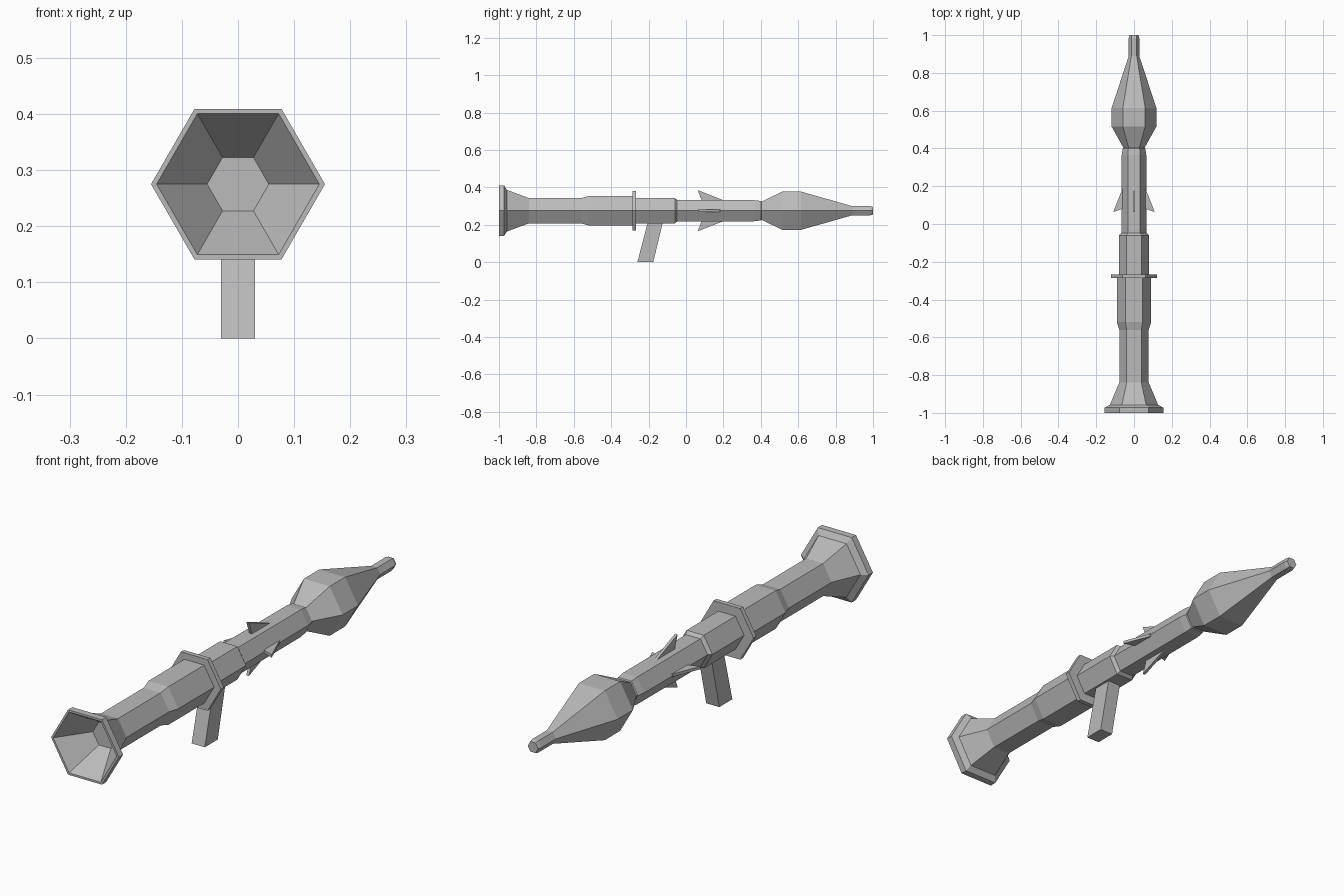
import bpy, bmesh, math
from mathutils import Vector, Matrix

if "Cube" in bpy.data.objects:
    bpy.data.objects.remove(bpy.data.objects["Cube"])

AXIS_Z = 0.275   # height of the barrel axis
SIDES = 6

grey = bpy.data.materials.new("plain_grey")
grey.use_nodes = True
colour = (0.5, 0.5, 0.5, 1)
grey.diffuse_color = colour
grey.node_tree.nodes["Principled BSDF"].inputs["Base Color"].default_value = colour


def finish(name, bm):
    bmesh.ops.recalc_face_normals(bm, faces=bm.faces)
    mesh = bpy.data.meshes.new(name)
    bm.to_mesh(mesh)
    bm.free()
    mesh.materials.append(grey)
    obj = bpy.data.objects.new(name, mesh)
    bpy.context.scene.collection.objects.link(obj)
    return obj


def hex_tube(name, profile):
    """Loft six-sided rings along y from (y, radius) pairs, capping both ends."""
    bm = bmesh.new()
    rings = []
    for y, r in profile:
        angles = [2 * math.pi * i / SIDES for i in range(SIDES)]
        rings.append([bm.verts.new((r * math.cos(a), y, AXIS_Z + r * math.sin(a)))
                      for a in angles])
    for a, b in zip(rings, rings[1:]):
        for i in range(SIDES):
            j = (i + 1) % SIDES
            bm.faces.new((a[i], a[j], b[j], b[i]))
    bm.faces.new(rings[0])
    bm.faces.new(rings[-1])
    return finish(name, bm)


def plate(name, outline, thickness, matrix=Matrix()):
    """Extrude a (y, z) outline along x, centred on x = 0."""
    bm = bmesh.new()
    face = bm.faces.new([bm.verts.new((-thickness / 2, y, z)) for y, z in outline])
    new = bmesh.ops.extrude_face_region(bm, geom=[face])["geom"]
    verts = [v for v in new if isinstance(v, bmesh.types.BMVert)]
    bmesh.ops.translate(bm, verts=verts, vec=Vector((thickness, 0, 0)))
    bmesh.ops.transform(bm, matrix=matrix, verts=bm.verts)
    return finish(name, bm)


# Launch tube: bore floor, flared mouth, rim, then the stepped barrel
hex_tube("launch_tube", [
    (-0.87, 0.055), (-1.0, 0.145), (-1.0, 0.155), (-0.972, 0.155),
    (-0.957, 0.128), (-0.84, 0.078), (-0.56, 0.078), (-0.52, 0.091),
    (-0.275, 0.091), (-0.275, 0.079), (-0.06, 0.079), (-0.047, 0.066)])

# Guard flange
hex_tube("flange", [(-0.286, 0.122), (-0.267, 0.122)])

# Rocket motor and warhead
hex_tube("rocket_motor", [(-0.07, 0.066), (0.365, 0.065), (0.40, 0.06), (0.405, 0.054)])
hex_tube("warhead", [(0.40, 0.054), (0.515, 0.118), (0.615, 0.118),
                     (0.89, 0.028), (0.985, 0.028), (1.0, 0.024)])

# Four tail fins around the rocket motor
for k, side in enumerate(("top", "left", "bottom", "right")):
    turn = Matrix.Translation((0, 0, AXIS_Z)) @ Matrix.Rotation(k * math.pi / 2, 4, 'Y')
    plate("fin_" + side, [(0.063, 0.11), (0.085, 0.05), (0.215, 0.05)], 0.012, turn)

# Slanted pistol grip
plate("grip", [(-0.26, 0), (-0.175, 0), (-0.12, 0.23), (-0.2, 0.23)], 0.06)
